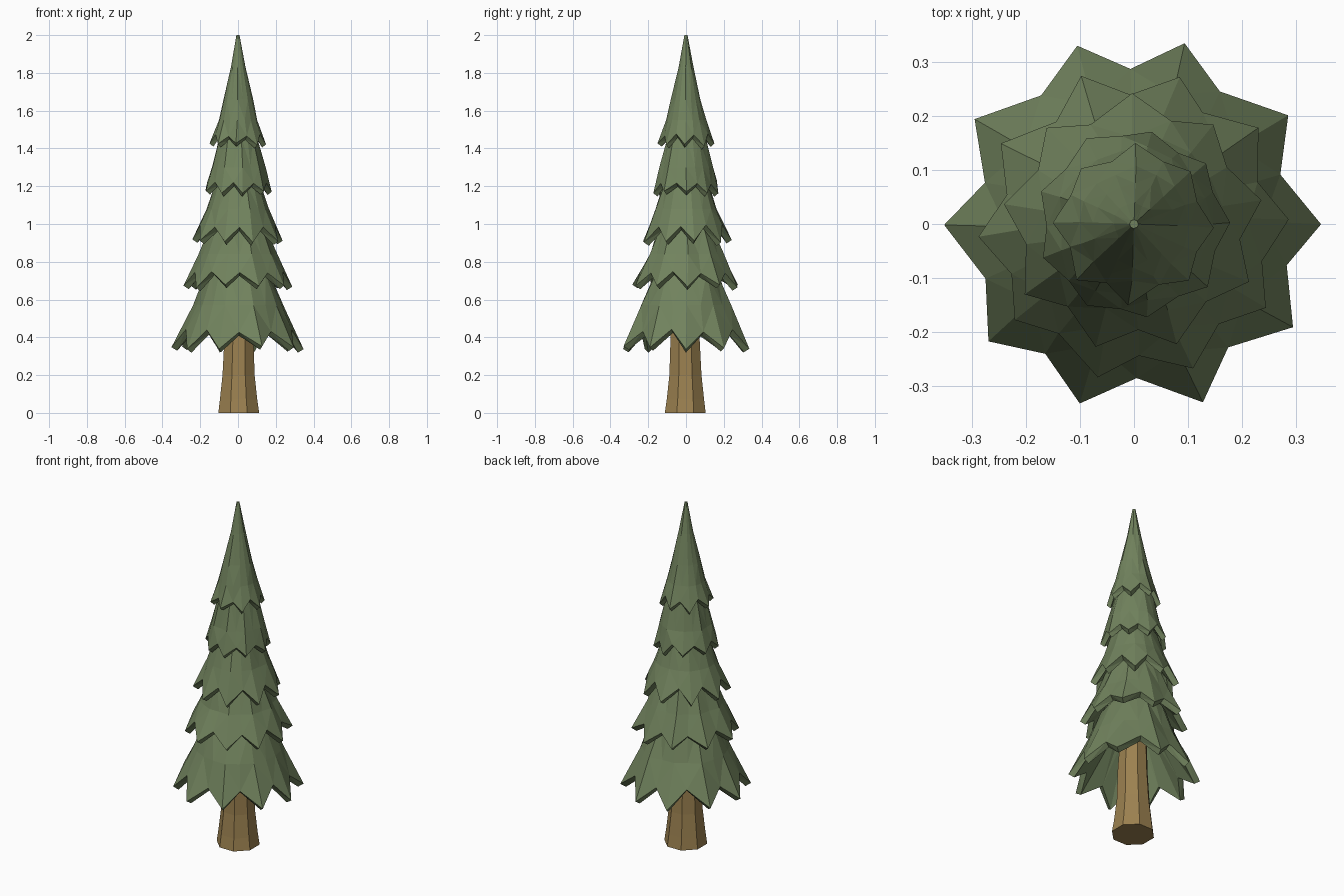
import bpy, bmesh, random
from math import sin, cos, pi, radians

if "Cube" in bpy.data.objects:
    bpy.data.objects.remove(bpy.data.objects["Cube"])

random.seed(4)


def material(name, color):
    m = bpy.data.materials.new(name)
    m.diffuse_color = (*color, 1)
    m.use_nodes = True
    m.node_tree.nodes["Principled BSDF"].inputs["Base Color"].default_value = m.diffuse_color
    return m


green = material("needles", (0.165, 0.225, 0.11))
brown = material("bark", (0.33, 0.22, 0.08))


def loft(name, rings, mat):
    """Skin a list of point rings with flat faces and cap both ends."""
    bm = bmesh.new()
    loops = [[bm.verts.new(p) for p in ring] for ring in rings]
    n = len(loops[0])
    for a, b in zip(loops, loops[1:]):
        for i in range(n):
            j = (i + 1) % n
            bm.faces.new((a[i], a[j], b[j], b[i]))
    bm.faces.new(loops[0][::-1])
    bm.faces.new(loops[-1])
    bmesh.ops.recalc_face_normals(bm, faces=bm.faces)
    bmesh.ops.triangulate(bm, faces=[f for f in bm.faces if len(f.verts) == 4])
    me = bpy.data.meshes.new(name)
    bm.to_mesh(me)
    bm.free()
    me.materials.append(mat)
    ob = bpy.data.objects.new(name, me)
    bpy.context.collection.objects.link(ob)
    return ob


def tier(name, points, turn, tip, notch, profile, thick, inner_top):
    """Hollow skirt of boughs: zigzag hem, tapering outside, inner lining."""
    n = points * 2
    jit = [(random.uniform(-.04, .04), random.uniform(-.01, .01)) for _ in range(n)]

    def hem(dr, dz):
        ring = []
        for i in range(n):
            r, z = tip if i % 2 == 0 else notch
            a = turn + 2 * pi * i / n + jit[i][0]
            r += dr + jit[i][1] * 0.5
            ring.append((r * cos(a), r * sin(a), z + dz + jit[i][1]))
        return ring

    def circle(r, z, wobble=0.0):
        ring = []
        for i in range(n):
            a = turn + 2 * pi * i / n
            q = r * (1 + random.uniform(-wobble, wobble) + (wobble if i % 2 == 0 else -wobble) * 0.5)
            ring.append((q * cos(a), q * sin(a), z))
        return ring

    rings = [circle(*inner_top), hem(-thick, -0.018), hem(0, 0)]
    rings += [circle(r, z, 0.04) for r, z in profile]
    loft(name, rings, green)


# Trunk, flared at the foot
loft("trunk", [[(r * cos(a) + dx, r * sin(a) - dx, z)
                for a in [radians(22.5 + 45 * i) for i in range(8)]]
               for r, z, dx in [(0.117, 0, 0.004), (0.107, 0.07, 0.003), (0.092, 0.2, 0.003),
                                (0.083, 0.4, 0.005), (0.07, 0.66, 0)]], brown)

# Bough tiers, bottom to top: (radius, height) of tips, notches and profile
tier("boughs_1", 10, 0.02, (0.351, 0.345), (0.29, 0.435),
     [(0.238, 0.57), (0.17, 0.74), (0.10, 0.84)], 0.03, (0.10, 0.68))
tier("boughs_2", 10, 0.05, (0.288, 0.67), (0.243, 0.74),
     [(0.199, 0.84), (0.142, 0.99), (0.08, 1.08)], 0.028, (0.12, 0.82))
tier("boughs_3", 9, 0.2, (0.24, 0.91), (0.2, 0.99),
     [(0.163, 1.08), (0.118, 1.22), (0.07, 1.30)], 0.028, (0.10, 1.06))
tier("boughs_4", 9, 0.0, (0.178, 1.17), (0.16, 1.22),
     [(0.139, 1.30), (0.10, 1.46), (0.05, 1.54)], 0.022, (0.09, 1.28))
tier("treetop", 8, 0.75, (0.147, 1.42), (0.124, 1.47),
     [(0.102, 1.55), (0.076, 1.66), (0.038, 1.83), (0.008, 2.0)], 0.02, (0.06, 1.53))
